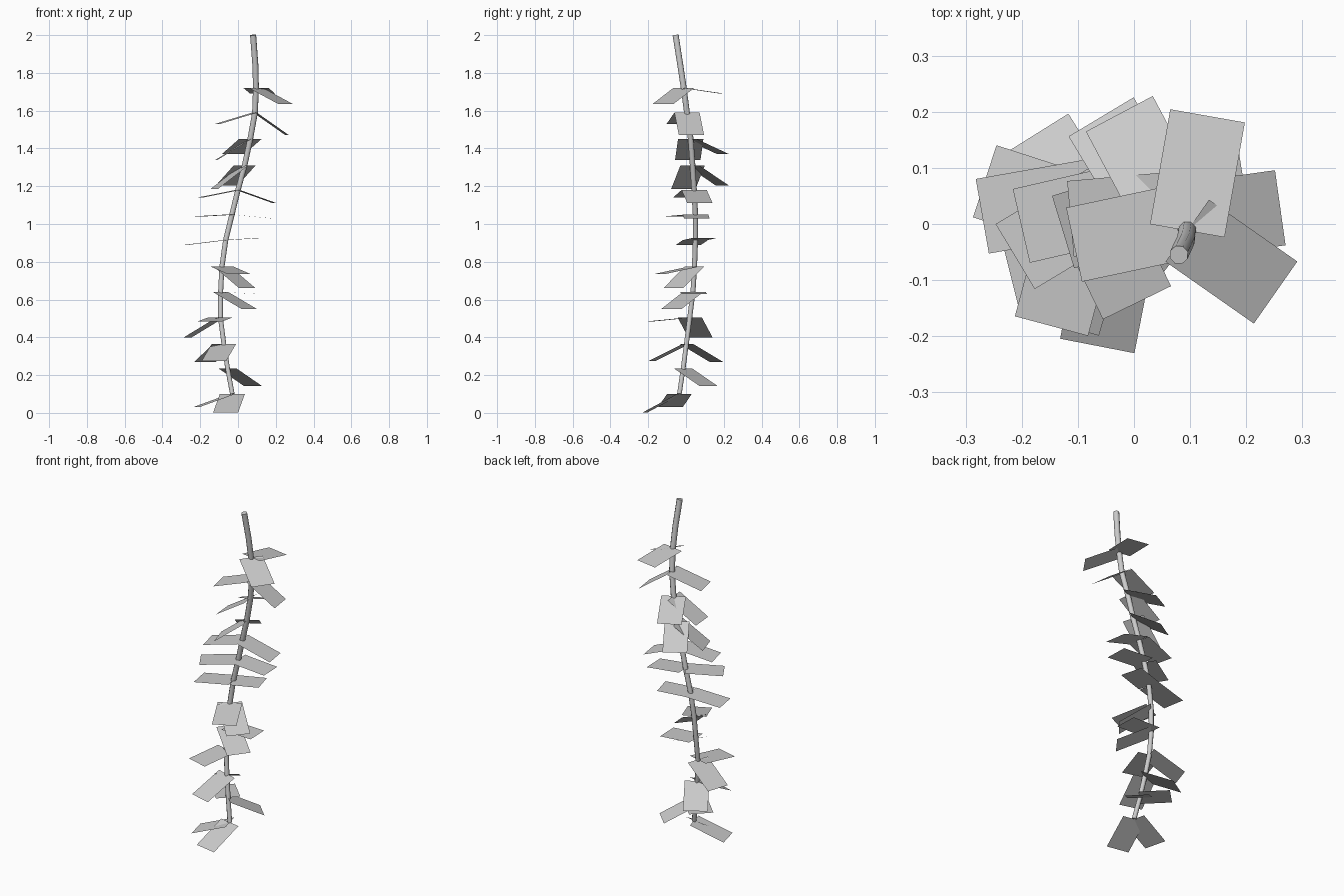
import bpy
from math import radians, cos, sin, sqrt
from mathutils import Vector

cube = bpy.data.objects.get("Cube")
if cube:
    bpy.data.objects.remove(cube, do_unlink=True)

# One plain grey for the whole plant
grey = bpy.data.materials.new("plain grey")
grey.use_nodes = True
colour = (0.6, 0.6, 0.6, 1)
grey.diffuse_color = colour
grey.node_tree.nodes["Principled BSDF"].inputs["Base Color"].default_value = colour


def add_object(name, data):
    obj = bpy.data.objects.new(name, data)
    data.materials.append(grey)
    bpy.context.collection.objects.link(obj)
    return obj


# Stem: a tapering tube along a wavy path, top to bottom
path = [Vector(p) for p in (
    (0.08, -0.055, 2.0), (0.092, -0.03, 1.84), (0.095, -0.012, 1.72),
    (0.09, 0.005, 1.59), (0.065, 0.025, 1.45), (0.035, 0.035, 1.31),
    (0.0, 0.043, 1.18), (-0.032, 0.05, 1.05), (-0.065, 0.05, 0.915),
    (-0.085, 0.045, 0.775), (-0.092, 0.037, 0.64), (-0.093, 0.02, 0.505),
    (-0.075, 0.002, 0.365), (-0.055, -0.015, 0.235), (-0.03, -0.035, 0.1))]
curve = bpy.data.curves.new("stem", "CURVE")
curve.dimensions = "3D"
curve.bevel_depth = 0.017
curve.bevel_resolution = 2
curve.use_fill_caps = True
spline = curve.splines.new("POLY")
spline.points.add(len(path) - 1)
for i, (point, place) in enumerate(zip(spline.points, path)):
    point.co = (*place, 1)
    point.radius = 1 - 0.25 * i / len(path)
add_object("stem", curve)


# Leaf: a flat rectangle growing from the stem in a heading, drooping by drop
def add_leaf(name, base, heading, drop, length=0.21, width=0.135):
    a = radians(heading)
    reach = sqrt(length ** 2 - drop ** 2)
    along = Vector((reach * cos(a), reach * sin(a), -drop))
    side = Vector((-sin(a), cos(a), 0)) * width / 2
    mesh = bpy.data.meshes.new(name)
    mesh.from_pydata([base - side, base + along - side, base + along + side, base + side],
                     [], [(0, 1, 2, 3)])
    add_object(name, mesh)


# Two leaves (heading, drop, optional length) at every joint, top to bottom
pairs = [
    ((-35, 0.085), (80, 0.03)),
    ((8, 0.12), (192, 0.06)),
    ((118, 0.08), (185, 0.11)),
    ((121, 0.105), (197, 0.125)),
    ((9, 0.07), (193, 0.04)),
    ((2, 0.02), (211, 0.01)),
    ((15, -0.01, 0.17), (190, 0.025)),
    ((-40, 0.115), (-64, 0.04)),
    ((-37, 0.09), (2, 0.01, 0.19)),
    ((162, 0.105), (255, 0.02)),
    ((122, 0.095), (254, 0.09)),
    ((45, 0.092), (135, 0.0, 0.17)),
    ((259, 0.098), (194, 0.07)),
]
for i, (base, pair) in enumerate(zip(path[2:], pairs), 1):
    for tag, leaf in zip("ab", pair):
        add_leaf(f"leaf_{i}_{tag}", base, *leaf)
